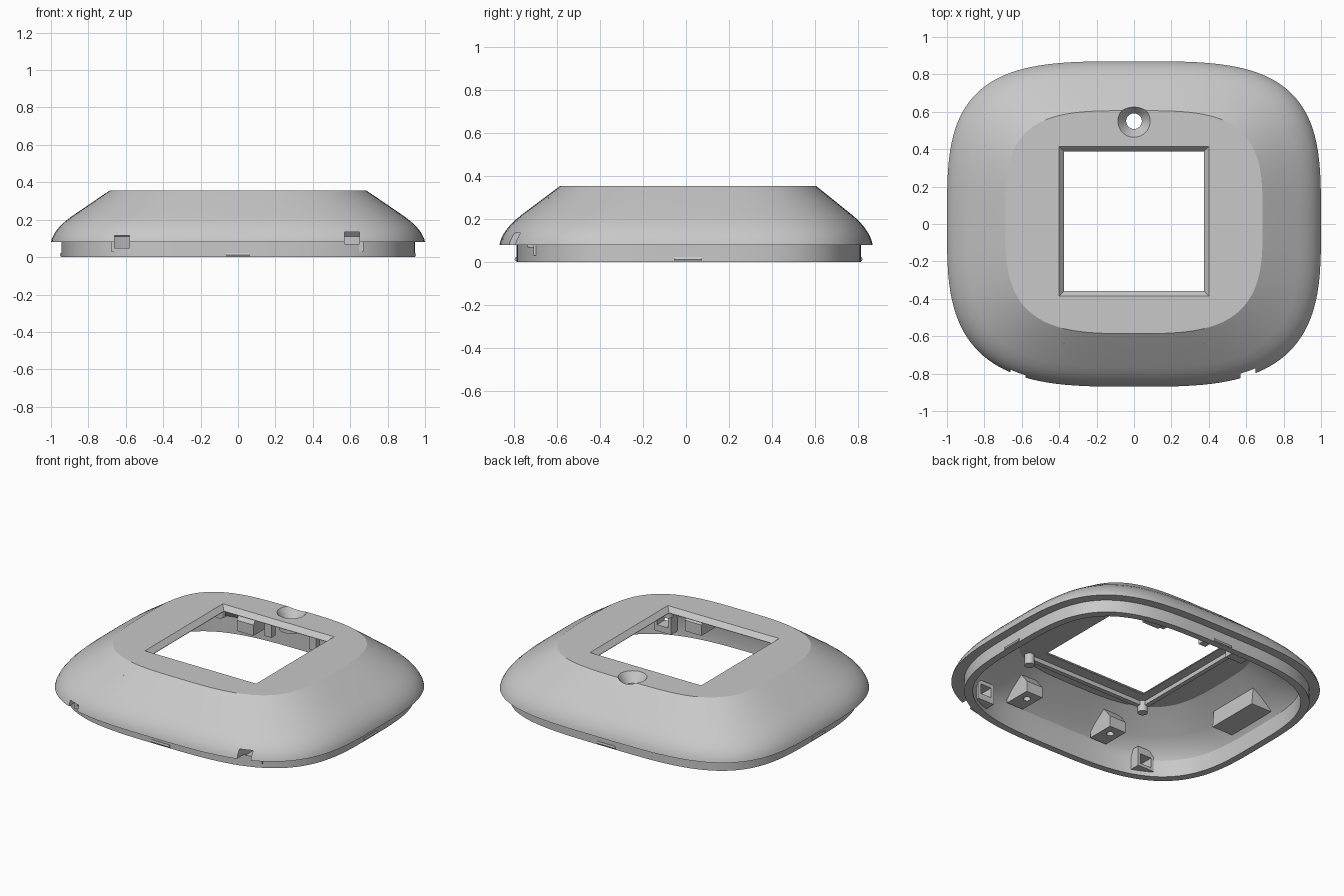
import bpy
import bmesh
from math import cos, sin, pi, copysign
from mathutils import Matrix, Vector

old = bpy.data.objects.get("Cube")
if old:
    bpy.data.objects.remove(old)

grey = bpy.data.materials.new("matte_grey")
grey.use_nodes = True
grey.diffuse_color = (0.58, 0.58, 0.58, 1)
grey.node_tree.nodes["Principled BSDF"].inputs["Base Color"].default_value = (0.58, 0.58, 0.58, 1)


def loft(name, rings):
    """Closed solid skinned through rings of equal point count."""
    bm = bmesh.new()
    rows = [[bm.verts.new(p) for p in ring] for ring in rings]
    count = len(rows[0])
    for low, high in zip(rows, rows[1:]):
        for i in range(count):
            j = (i + 1) % count
            bm.faces.new((low[i], low[j], high[j], high[i]))
    bm.faces.new(rows[0][::-1])
    bm.faces.new(rows[-1])
    bmesh.ops.recalc_face_normals(bm, faces=bm.faces)
    mesh = bpy.data.meshes.new(name)
    bm.to_mesh(mesh)
    bm.free()
    mesh.materials.append(grey)
    obj = bpy.data.objects.new(name, mesh)
    bpy.context.collection.objects.link(obj)
    return obj


def squircle(a, b, z, y=0.0, back=3.55, front=3.25, count=128):
    """Rounded rectangle whose front corners are slightly rounder than the back ones."""
    ring = []
    for i in range(count):
        c, s = cos(2 * pi * i / count), sin(2 * pi * i / count)
        power = 2 / (back if s >= 0 else front)
        ring.append((copysign(abs(c) ** power, c) * a, y + copysign(abs(s) ** power, s) * b, z))
    return ring


def box(name, x, y, z):
    return loft(name, [[(x[0], y[0], h), (x[1], y[0], h), (x[1], y[1], h), (x[0], y[1], h)] for h in z])


def spindle(name, x, y, steps, count=32):
    turns = [2 * pi * i / count for i in range(count)]
    return loft(name, [[(x + r * cos(a), y + r * sin(a), z) for a in turns] for r, z in steps])


def wedge(name, profile, centre, width, turn=0.0):
    """Depth/height profile extruded sideways; depth points to the front, then turned."""
    spin = Matrix.Rotation(turn, 3, "Z")
    return loft(name, [[spin @ Vector((centre + s * width / 2, -d, z)) for d, z in profile]
                       for s in (-1, 1)])


def select(obj):
    bpy.ops.object.select_all(action="DESELECT")
    obj.select_set(True)
    bpy.context.view_layer.objects.active = obj


def cut(obj, cutter):
    mod = obj.modifiers.new("cut", "BOOLEAN")
    mod.operation = "DIFFERENCE"
    mod.solver = "EXACT"
    mod.object = cutter
    select(obj)
    bpy.ops.object.modifier_apply(modifier=mod.name)


# Hollow shell: ceiling, inner wall, rim, skirt, ledge, then the domed outside
rings = [squircle(0.64, 0.55, 0.322, 0.01), squircle(0.80, 0.68, 0.215),
         squircle(0.87, 0.735, 0.155), squircle(0.90, 0.76, 0.11, 0.01),
         squircle(0.90, 0.76, 0, 0.012), squircle(0.945, 0.803, 0, 0.012),
         squircle(0.945, 0.803, 0.08, 0.012)]
for z, t in ((0.08, 1), (0.10, 0.983), (0.13, 0.935), (0.16, 0.86), (0.19, 0.76), (0.22, 0.635), (0.355, 0)):
    rings.append(squircle(0.688 + 0.312 * t, 0.596 + 0.274 * t, z, 0.01 * (1 - t)))
shell = loft("shell", rings)

# Cutters for the bevelled window and the countersunk hole
window = loft("window_cutter", [
    [(sx * r, 0.015 + sy * r, z) for sx, sy in ((-1, -1), (1, -1), (1, 1), (-1, 1))]
    for r, z in ((0.373, 0.1), (0.373, 0.325), (0.400, 0.355), (0.436, 0.395))])
sink = spindle("hole_cutter", 0, 0.55, [(0.042, 0.1), (0.042, 0.295), (0.120, 0.40)])
hole_boss = spindle("hole_boss", 0, 0.55, [(0.075, 0.25), (0.075, 0.33)])
cutters = [window, sink]
cut(shell, window)
cut(shell, sink)
cut(hole_boss, sink)

# Front latch pockets
for side, x, low in (("right", -0.62, 0.05), ("left", 0.61, 0.07)):
    pocket = wedge(side + "_latch_pocket", [(0.63, 0.03), (0.71, 0.03), (0.71, 0.16), (0.63, 0.16)], x, 0.12)
    slot = box("slot_cutter", (x - 0.04, x + 0.04), (-1, -0.5), (low, low + 0.065))
    cut(shell, slot)
    cut(pocket, slot)
    cutters.append(slot)

# Gusseted screw bosses, front and back
for side, x in (("right", -0.32), ("left", 0.32)):
    for end, sign in (("front", 1), ("back", -1)):
        boss = wedge(f"{end}_{side}_screw_boss",
                     [(0.53, 0.14), (0.71, 0.14), (0.71, 0.22), (0.64, 0.30), (0.60, 0.30), (0.53, 0.21)],
                     x * sign, 0.12, 0 if sign > 0 else pi)
        bore = spindle("bore_cutter", x, -0.6 * sign, [(0.022, 0.08), (0.022, 0.22)], 20)
        cut(boss, bore)
        cutters.append(bore)

# Small hanging lugs behind the window
for side, x in (("left", 0.20), ("right", -0.12)):
    box(side + "_back_lug", (x - 0.025, x + 0.025), (0.48, 0.52), (0.19, 0.33))

# Side block inside the right wall
wedge("side_block", [(0.73, 0.14), (0.88, 0.14), (0.85, 0.19), (0.74, 0.25)], -0.03, 0.36, -pi / 2)

# Ridges and corner pegs round the window underside
for name, turn in (("front", 0), ("right", -pi / 2)):
    wedge(name + "_window_ridge", [(0.43, 0.295), (0.46, 0.295), (0.46, 0.33), (0.43, 0.33)],
          0, 0.84, turn)
for sx in (-1, 1):
    for sy in (-1, 1):
        spindle("corner_peg", sx * 0.435, sy * 0.44, [(0.03, 0.255), (0.03, 0.33)], 20)

# Snap tabs on the skirt
for i, (name, reach) in enumerate((("front", 0.791), ("left", 0.945), ("back", 0.815), ("right", 0.945))):
    wedge(name + "_snap_tab",
          [(reach - 0.02, 0.004), (reach + 0.004, 0.004), (reach + 0.008, 0.012),
           (reach + 0.004, 0.022), (reach - 0.02, 0.022)],
          0.01 if i % 2 else 0, 0.13, i * pi / 2)

for cutter in cutters:
    bpy.data.objects.remove(cutter)
for obj in [o for o in bpy.context.collection.objects if o.type == "MESH"]:
    select(obj)
    bpy.ops.object.shade_smooth_by_angle(angle=0.42)
